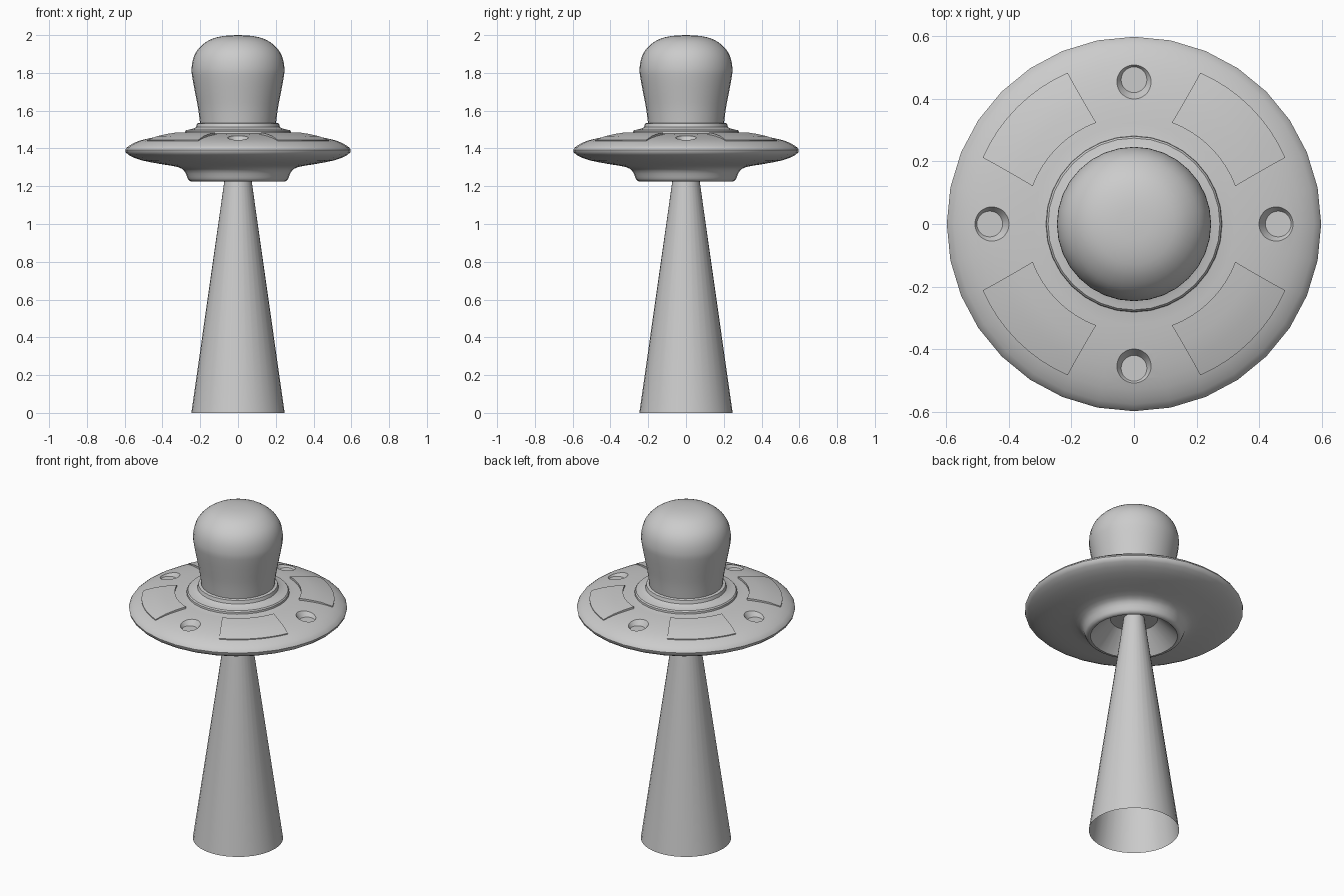
import bpy, bmesh
from math import cos, sin, radians, pi

if "Cube" in bpy.data.objects:
    bpy.data.objects.remove(bpy.data.objects["Cube"])


def add_object(name, bm):
    bmesh.ops.recalc_face_normals(bm, faces=bm.faces)
    mesh = bpy.data.meshes.new(name)
    bm.to_mesh(mesh)
    bm.free()
    obj = bpy.data.objects.new(name, mesh)
    bpy.context.collection.objects.link(obj)
    return obj


def activate(obj):
    bpy.ops.object.select_all(action='DESELECT')
    obj.select_set(True)
    bpy.context.view_layer.objects.active = obj


def smooth(obj, angle=35):
    activate(obj)
    bpy.ops.object.shade_smooth_by_angle(angle=radians(angle))


def lathe(name, profile, sides=32):
    """Revolve (radius, z) points around the z axis."""
    bm = bmesh.new()
    rings = []
    for r, z in profile:
        if r == 0:
            rings.append([bm.verts.new((0, 0, z))] * sides)
        else:
            rings.append([bm.verts.new((r * cos(2 * pi * i / sides), r * sin(2 * pi * i / sides), z))
                          for i in range(sides)])
    for a, b in zip(rings, rings[1:]):
        for i in range(sides):
            j = (i + 1) % sides
            quad = list(dict.fromkeys((a[i], a[j], b[j], b[i])))
            bm.faces.new(quad)
    return add_object(name, bm)


def rounded(points, steps=3):
    """Pass a smooth curve through the profile points."""
    pts = [points[0]] + points + [points[-1]]
    out = []
    for p0, p1, p2, p3 in zip(pts, pts[1:], pts[2:], pts[3:]):
        for s in range(steps):
            t = s / steps
            out.append(tuple(0.5 * (2 * b + (c - a) * t + (2 * a - 5 * b + 4 * c - d) * t * t
                                    + (3 * b - a - 3 * c + d) * t ** 3)
                             for a, b, c, d in zip(p0, p1, p2, p3)))
    return out + [points[-1]]


# Saucer body: raised collar, rounded rim, lower skirt and hollow underside
collar = [(0, 1.535), (0.207, 1.535), (0.217, 1.532), (0.222, 1.513), (0.235, 1.506),
          (0.257, 1.5), (0.274, 1.497), (0.28, 1.49), (0.281, 1.479)]
hull = rounded([(0.285, 1.478), (0.37, 1.471), (0.46, 1.457), (0.53, 1.438), (0.575, 1.415),
                (0.597, 1.392), (0.58, 1.366), (0.51, 1.337), (0.40, 1.316), (0.32, 1.302),
                (0.285, 1.282), (0.27, 1.25), (0.262, 1.234), (0.25, 1.226)], 2)
hollow = [(0.238, 1.226), (0.13, 1.335), (0, 1.335)]
saucer = lathe("saucer", collar + hull + hollow)

# Four tapered round recesses in the top of the saucer
for k in range(4):
    a = k * pi / 2
    cutter = lathe("port_cutter", [(0, 1.435), (0.041, 1.435), (0.073, 1.485), (0, 1.485)])
    cutter.location = (0.46 * cos(a), 0.46 * sin(a), 0)
    cutter.hide_render = True
    mod = saucer.modifiers.new("port", 'BOOLEAN')
    mod.operation, mod.solver, mod.object = 'DIFFERENCE', 'EXACT', cutter
    activate(saucer)
    bpy.ops.object.modifier_apply(modifier=mod.name)
    bpy.data.objects.remove(cutter)
smooth(saucer)

# Four raised panels between the recesses, thinning toward the rim
ROWS = [(0.345, 1.485, 24.5), (0.405, 1.477, 23), (0.465, 1.465, 22), (0.527, 1.444, 21.3)]
COLS = 8
for k in range(4):
    bm = bmesh.new()
    grid = []
    for r, z, half in ROWS:
        row = []
        for i in range(COLS + 1):
            a = radians(45 + 90 * k + half * (2 * i / COLS - 1))
            row.append(bm.verts.new((r * cos(a), r * sin(a), z)))
        grid.append(row)
    for a, b in zip(grid, grid[1:]):
        for i in range(COLS):
            bm.faces.new((a[i], b[i], b[i + 1], a[i + 1]))
    top = list(bm.faces)
    ext = bmesh.ops.extrude_face_region(bm, geom=top, use_keep_orig=True)
    low = [v for v in ext["geom"] if isinstance(v, bmesh.types.BMVert)]
    bmesh.ops.translate(bm, verts=low, vec=(0, 0, -0.022))
    smooth(add_object(f"deck_panel_{k + 1}", bm))

# Bulbous dome
dome = lathe("dome", rounded([(0.2, 1.525), (0.211, 1.61), (0.228, 1.7), (0.241, 1.77), (0.246, 1.82),
                              (0.236, 1.88), (0.207, 1.931), (0.152, 1.974), (0.08, 1.995),
                              (0, 2.0)]))
smooth(dome, 60)

# Open light beam cone
beam = lathe("beam", [(0.247, 0), (0.057, 1.335)])
smooth(beam)
